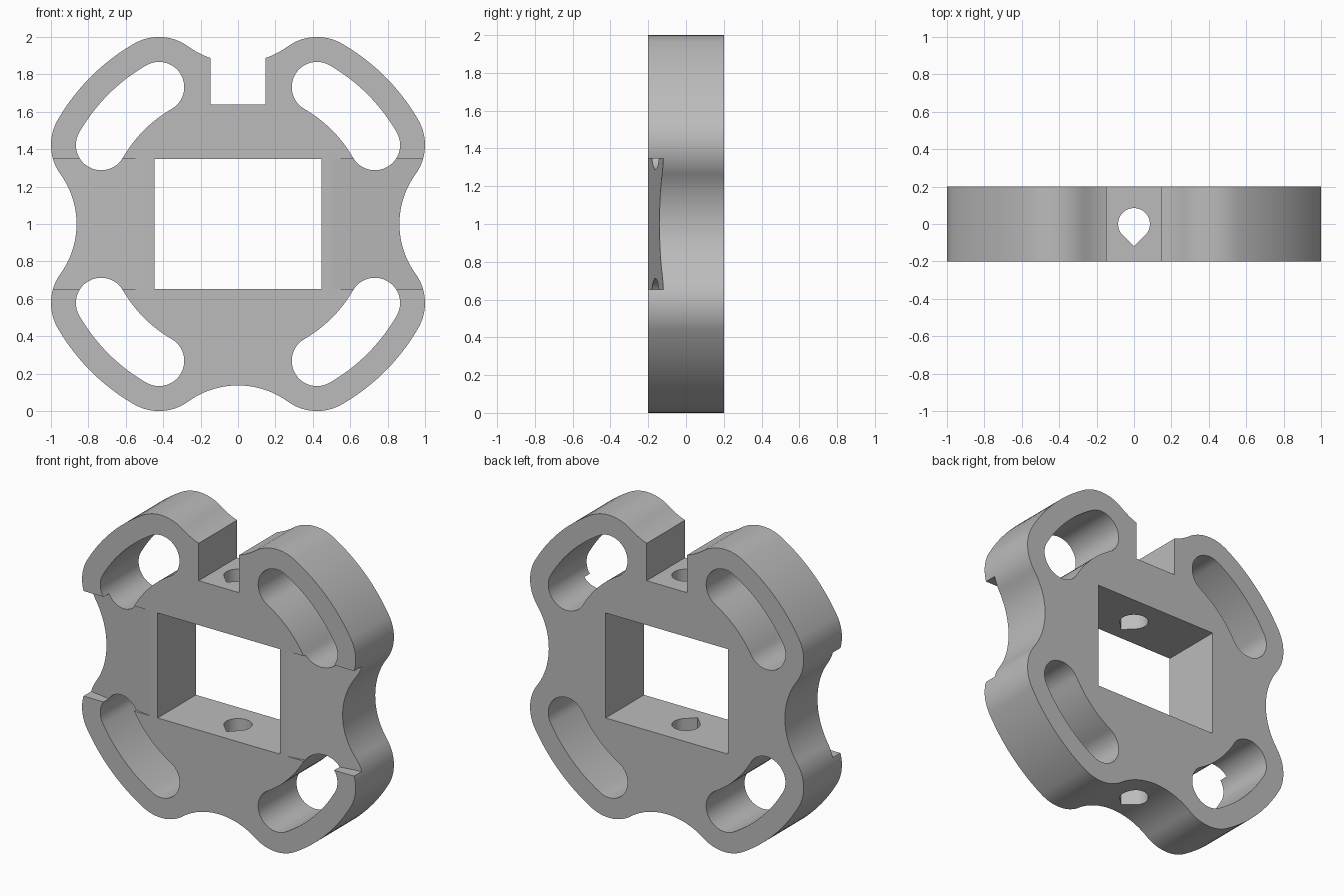
import bpy, bmesh
from math import sin, cos, radians, degrees, atan2, sqrt
from mathutils import Matrix, Vector

if "Cube" in bpy.data.objects:
    bpy.data.objects.remove(bpy.data.objects["Cube"], do_unlink=True)

MID = 1.0          # height of the ring centre
HALF = 0.2         # half thickness
RING = 0.845       # radius on which the slots run
LOBE = 0.268       # outer rounding around each slot end
SLOT = 0.135       # half width of a slot
WAIST = 0.863      # distance from centre to the scalloped sides
WIN_X, WIN_Z = 0.447, 0.347


def polar(r, deg):
    return Vector((r * cos(radians(deg)), r * sin(radians(deg))))


def arc(centre, r, a0, a1, steps):
    return [Vector(centre) + polar(r, a0 + (a1 - a0) * i / steps) for i in range(steps + 1)]


def rect(x0, x1, z0, z1):
    return [Vector(p) for p in ((x0, z0), (x1, z0), (x1, z1), (x0, z1))]


def prism(name, points, low, high, axis):
    """Extrude a closed profile: 'Y' takes (x, z) points, 'Z' takes (x, y) points."""
    clean = [p for i, p in enumerate(points) if (p - points[i - 1]).length > 1e-5]
    bm = bmesh.new()
    to3d = (lambda p: (p.x, low, p.y + MID)) if axis == 'Y' else (lambda p: (p.x, p.y, low))
    face = bm.faces.new([bm.verts.new(to3d(p)) for p in clean])
    result = bmesh.ops.extrude_face_region(bm, geom=[face])
    move = Vector((0, high - low, 0)) if axis == 'Y' else Vector((0, 0, high - low))
    bmesh.ops.translate(bm, vec=move, verts=[v for v in result["geom"] if isinstance(v, bmesh.types.BMVert)])
    bmesh.ops.recalc_face_normals(bm, faces=bm.faces)
    mesh = bpy.data.meshes.new(name)
    bm.to_mesh(mesh)
    bm.free()
    obj = bpy.data.objects.new(name, mesh)
    bpy.context.collection.objects.link(obj)
    return obj


# Lobed outline: one quarter, turned four times
lobe_a, lobe_b = polar(RING, 30), polar(RING, 60)
scallop = ((lobe_a - Vector((WAIST, 0))).length_squared - LOBE ** 2) / (2 * (LOBE + lobe_a.x - WAIST))
scallop_centre = Vector((WAIST + scallop, 0))
to_lobe = lobe_a - scallop_centre
tilt = 180 - degrees(atan2(to_lobe.y, to_lobe.x))
quarter = (arc(scallop_centre, scallop, 180 + tilt, 180 - tilt, 24)
           + arc(lobe_a, LOBE, -tilt, 30, 18)
           + arc((0, 0), RING + LOBE, 30, 60, 12)
           + arc(lobe_b, LOBE, 60, 90 + tilt, 18))
outline = [Matrix.Rotation(radians(90 * k), 2) @ p for k in range(4) for p in quarter]
plate = prism("clamp_plate", outline, -HALF, HALF, 'Y')

# Cutters: window, top notch, slots, sloped side channels, vertical bore
cutters = [prism("window_cutter", rect(-WIN_X, WIN_X, -WIN_Z, WIN_Z), -0.5, 0.5, 'Y'),
           prism("notch_cutter", rect(-0.147, 0.147, 0.64, 1.3), -0.5, 0.5, 'Y')]

slot = (arc((0, 0), RING + SLOT, 30, 60, 12) + arc(lobe_b, SLOT, 60, 240, 30)
        + arc((0, 0), RING - SLOT, 60, 30, 12) + arc(lobe_a, SLOT, 210, 390, 30))
for k in range(4):
    turned = [Matrix.Rotation(radians(90 * k), 2) @ p for p in slot]
    cutters.append(prism("slot_cutter", turned, -0.5, 0.5, 'Y'))

for side in (-1, 1):
    wedge = [Vector((side * x, y)) for x, y in ((0.5, -HALF), (1.2, -0.085), (1.2, -0.4), (0.5, -0.4))]
    cutters.append(prism("channel_cutter", wedge, MID - WIN_Z, MID + WIN_Z, 'Z'))

BORE = 0.085
teardrop = arc((0, 0), BORE, -45, 225, 48) + [Vector((0, -BORE * sqrt(2)))]
cutters.append(prism("bore_cutter", teardrop, -0.3, 2.3, 'Z'))

bpy.ops.object.select_all(action='DESELECT')
bpy.context.view_layer.objects.active = plate
plate.select_set(True)
for cutter in cutters:
    cutter.hide_render = True
    mod = plate.modifiers.new("cut", 'BOOLEAN')
    mod.operation = 'DIFFERENCE'
    mod.solver = 'EXACT'
    mod.object = cutter
    bpy.ops.object.modifier_apply(modifier=mod.name)
    bpy.data.objects.remove(cutter, do_unlink=True)

# Single grey finish
grey = bpy.data.materials.new("plain_grey")
grey.use_nodes = True
colour = (0.5, 0.5, 0.5, 1)
grey.diffuse_color = colour
grey.node_tree.nodes["Principled BSDF"].inputs["Base Color"].default_value = colour
plate.data.materials.clear()
plate.data.materials.append(grey)
for poly in plate.data.polygons:
    poly.material_index = 0

bpy.ops.object.shade_smooth_by_angle(angle=radians(8))
